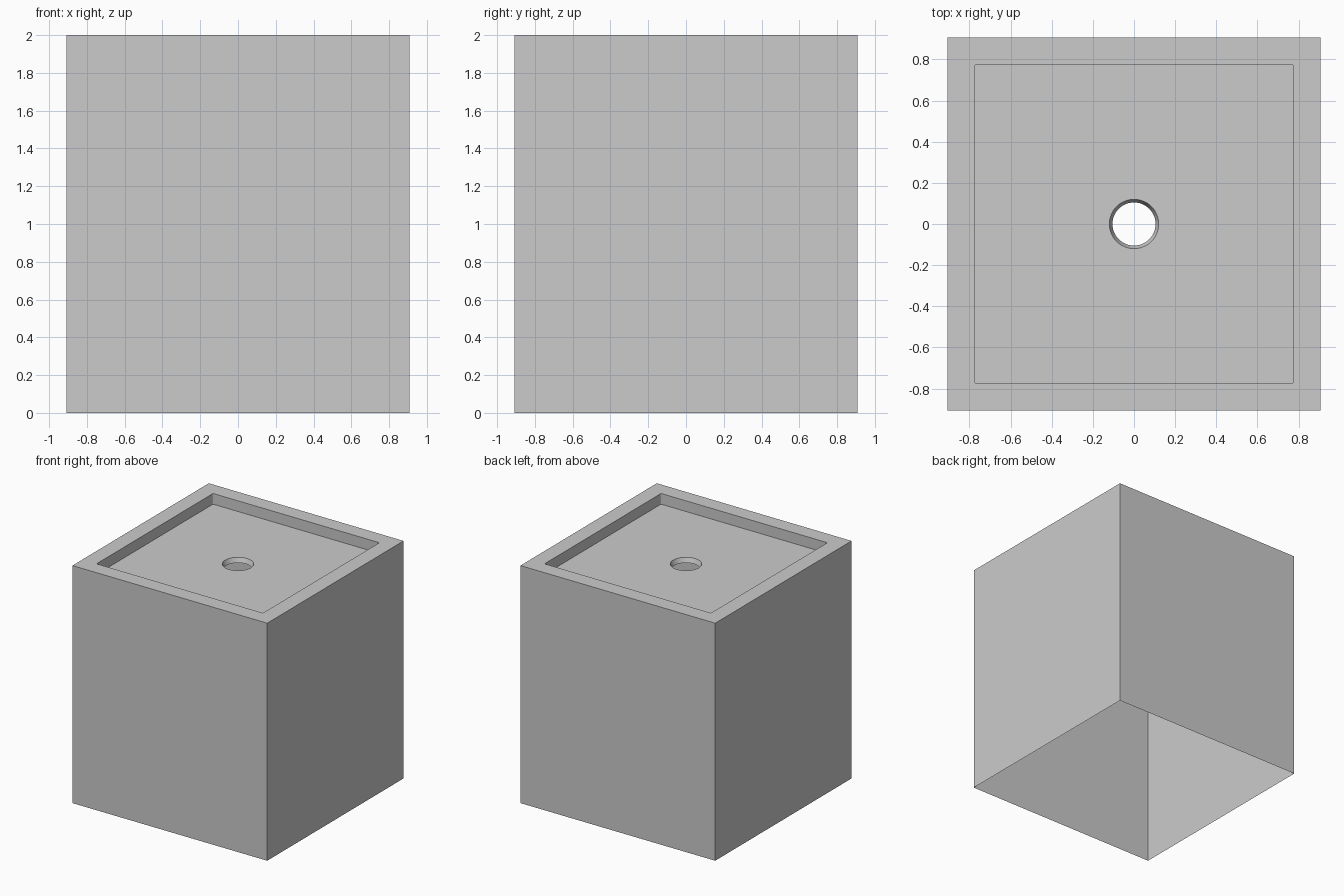
import bpy, bmesh, math

HALF, TOP = 0.907, 2.0
INNER, CORNER, DEPTH = 0.775, 0.01, 0.09
FLOOR = TOP - DEPTH
SIDES = 48

cube = bpy.data.objects.get("Cube")
if cube:
    bpy.data.objects.remove(cube, do_unlink=True)

grey = bpy.data.materials.new("plain_grey")
grey.use_nodes = True
colour = (0.6, 0.6, 0.6, 1)
grey.diffuse_color = colour
grey.node_tree.nodes["Principled BSDF"].inputs["Base Color"].default_value = colour


def square(half, radius=0.0, steps=4):
    """Outline of a square, with rounded corners if a radius is given."""
    if not radius:
        return [(half, half), (-half, half), (-half, -half), (half, -half)]
    pts = []
    for q in range(4):
        mid = math.pi / 4 + q * math.pi / 2
        cx = math.copysign(half - radius, math.cos(mid))
        cy = math.copysign(half - radius, math.sin(mid))
        for i in range(steps + 1):
            a = q * math.pi / 2 + i * math.pi / 2 / steps
            pts.append((cx + radius * math.cos(a), cy + radius * math.sin(a)))
    return pts


def circle(radius):
    return [(radius * math.cos(math.tau * i / SIDES),
             radius * math.sin(math.tau * i / SIDES)) for i in range(SIDES)]


def ring(bm, outline, z):
    verts = [bm.verts.new((x, y, z)) for x, y in outline]
    return verts, [bm.edges.new((v, verts[i - 1])) for i, v in enumerate(verts)]


def wall(bm, upper, lower, inward):
    """Join two matching rings with quads."""
    for i in range(len(upper)):
        quad = [upper[i - 1], lower[i - 1], lower[i], upper[i]]
        bm.faces.new(quad[::-1] if inward else quad)


def plate(bm, outer, inner):
    """Fill the flat area between two rings, facing up."""
    made = bmesh.ops.triangle_fill(bm, edges=outer + inner, use_beauty=True)
    faces = [g for g in made["geom"] if isinstance(g, bmesh.types.BMFace)]
    for f in faces:
        f.normal_update()
        if f.normal.z < 0:
            f.normal_flip()
    bmesh.ops.dissolve_limit(bm, angle_limit=0.01, verts=[],
                             edges=list({e for f in faces for e in f.edges if len(e.link_faces) == 2
                                         and all(g in faces for g in e.link_faces)}))


def finish(bm, name):
    mesh = bpy.data.meshes.new(name)
    bm.to_mesh(mesh)
    bm.free()
    mesh.materials.append(grey)
    obj = bpy.data.objects.new(name, mesh)
    bpy.context.collection.objects.link(obj)
    bpy.ops.object.select_all(action='DESELECT')
    bpy.context.view_layer.objects.active = obj
    obj.select_set(True)
    bpy.ops.object.shade_smooth_by_angle(angle=math.radians(30))


# Open-bottomed box with a flat rim
bm = bmesh.new()
base, _ = ring(bm, square(HALF), 0)
top, top_edges = ring(bm, square(HALF), TOP)
wall(bm, top, base, False)
rim, rim_edges = ring(bm, square(INNER, CORNER), TOP)
plate(bm, top_edges, rim_edges)
finish(bm, "box_shell")

# Sunken tray with a tapered drain hole
bm = bmesh.new()
lip, _ = ring(bm, square(INNER, CORNER), TOP)
tray, tray_edges = ring(bm, square(INNER, CORNER), FLOOR)
wall(bm, lip, tray, True)
hole, hole_edges = ring(bm, circle(0.12), FLOOR)
plate(bm, tray_edges, hole_edges)
drain, _ = ring(bm, circle(0.105), FLOOR - 0.04)
wall(bm, hole, drain, True)
finish(bm, "sunken_tray")
